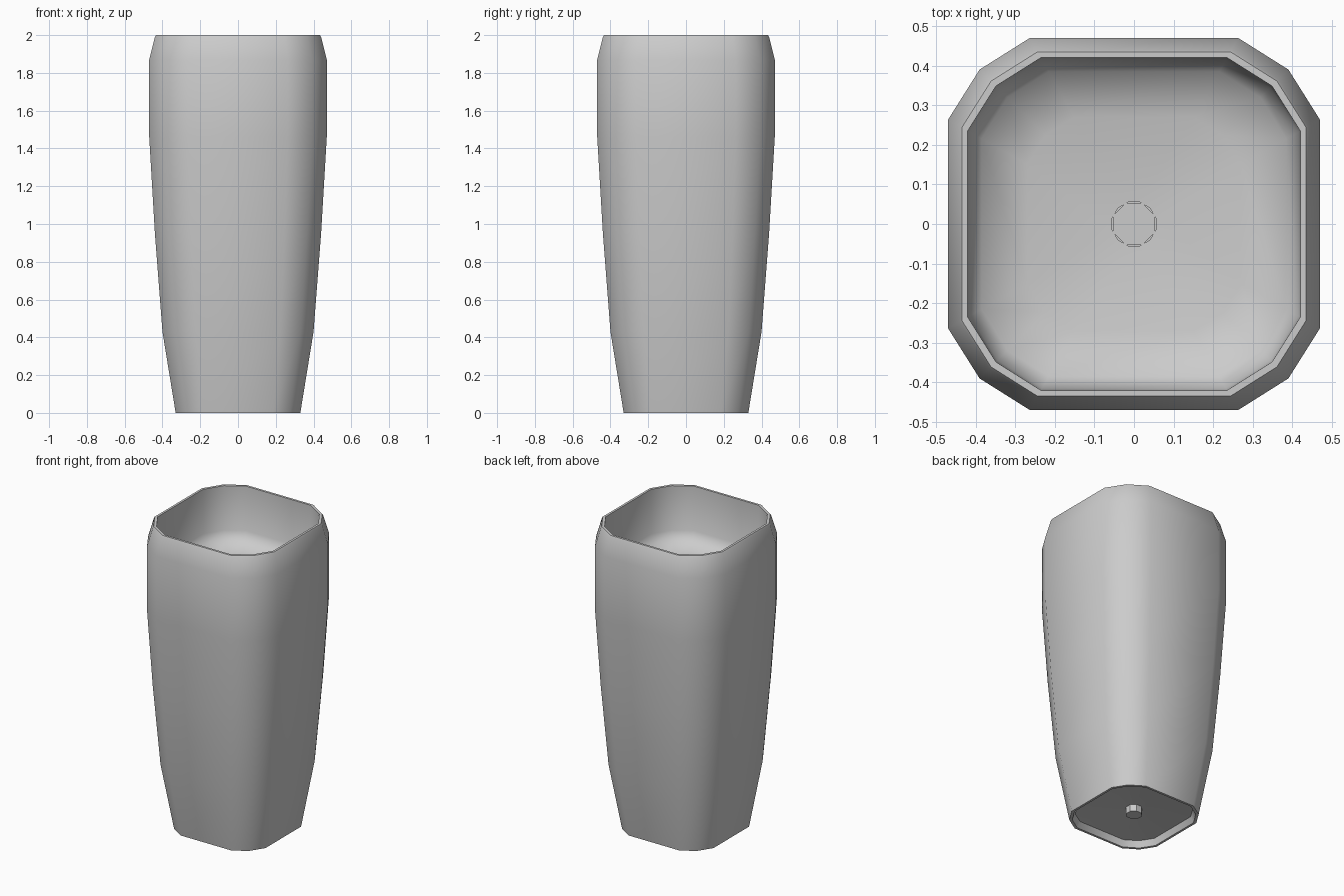
import bpy, bmesh, math

cube = bpy.data.objects.get("Cube")
if cube:
    bpy.data.objects.remove(cube, do_unlink=True)

ceramic = bpy.data.materials.new("grey_ceramic")
ceramic.use_nodes = True
ceramic.diffuse_color = (0.6, 0.6, 0.6, 1)
ceramic.node_tree.nodes["Principled BSDF"].inputs["Base Color"].default_value = (0.6, 0.6, 0.6, 1)


def square_ring(w):
    """Square of half width w with two-step rounded corners."""
    pts = []
    for k in range(4):
        c, s = round(math.cos(k * math.pi / 2)), round(math.sin(k * math.pi / 2))
        for x, y in ((1, -0.56), (1, 0.56), (0.83, 0.83)):
            pts.append((w * (x * c - y * s), w * (x * s + y * c)))
    return pts


def round_ring(r, n):
    """Regular ring starting at the same corner as the square ring."""
    step = 2 * math.pi / n
    return [(r * math.cos((i - 0.5) * step), r * math.sin((i - 0.5) * step)) for i in range(n)]


def loft(name, rings, angle, cap_start=False, cap_end=False):
    """Skin a stack of (outline, height) rings."""
    bm = bmesh.new()
    loops = [[bm.verts.new((x, y, z)) for x, y in pts] for pts, z in rings]
    for a, b in zip(loops, loops[1:]):
        n = len(a)
        for i in range(n):
            j = (i + 1) % n
            bm.faces.new((a[i], a[j], b[j], b[i]))
    if cap_start:
        bm.faces.new(loops[0][::-1])
    if cap_end:
        bm.faces.new(loops[-1])
    mesh = bpy.data.meshes.new(name)
    bm.to_mesh(mesh)
    bm.free()
    mesh.materials.append(ceramic)
    obj = bpy.data.objects.new(name, mesh)
    bpy.context.collection.objects.link(obj)
    bpy.ops.object.select_all(action="DESELECT")
    obj.select_set(True)
    bpy.context.view_layer.objects.active = obj
    bpy.ops.object.shade_smooth_by_angle(angle=math.radians(angle))
    return obj


# Outer shell, from the foot up to the rim and its inner lip
shell = [(0.33, 0), (0.40, 0.43), (0.44, 0.95), (0.47, 1.46), (0.47, 1.87), (0.44, 1.99),
         (0.435, 2.0), (0.42, 2.0)]
loft("pedestal_shell", [(square_ring(w), z) for w, z in shell], 40)

# Basin, from the lip down the wall to the drain hole
basin = [(0.42, 2.0), (0.415, 1.71), (0.385, 1.65), (0.27, 1.62)]
loft("basin", [(square_ring(w), z) for w, z in basin] + [(round_ring(0.057, 12), 1.61)], 60)

# Drain plug sitting in the basin floor
loft("drain_plug", [(round_ring(0.057, 8), 1.58), (round_ring(0.057, 8), 1.613)], 30,
     cap_start=True, cap_end=True)

# Hollow underside with a thin foot edge
under = [(0.06, 0.06), (0.30, 0.04), (0.315, 0), (0.33, 0)]
loft("underside", [(square_ring(w), z) for w, z in under], 60, cap_start=True)

# Drain outlet below
loft("drain_outlet", [(round_ring(0.05, 8), 0.015), (round_ring(0.05, 8), 0.08)], 30,
     cap_start=True, cap_end=True)
